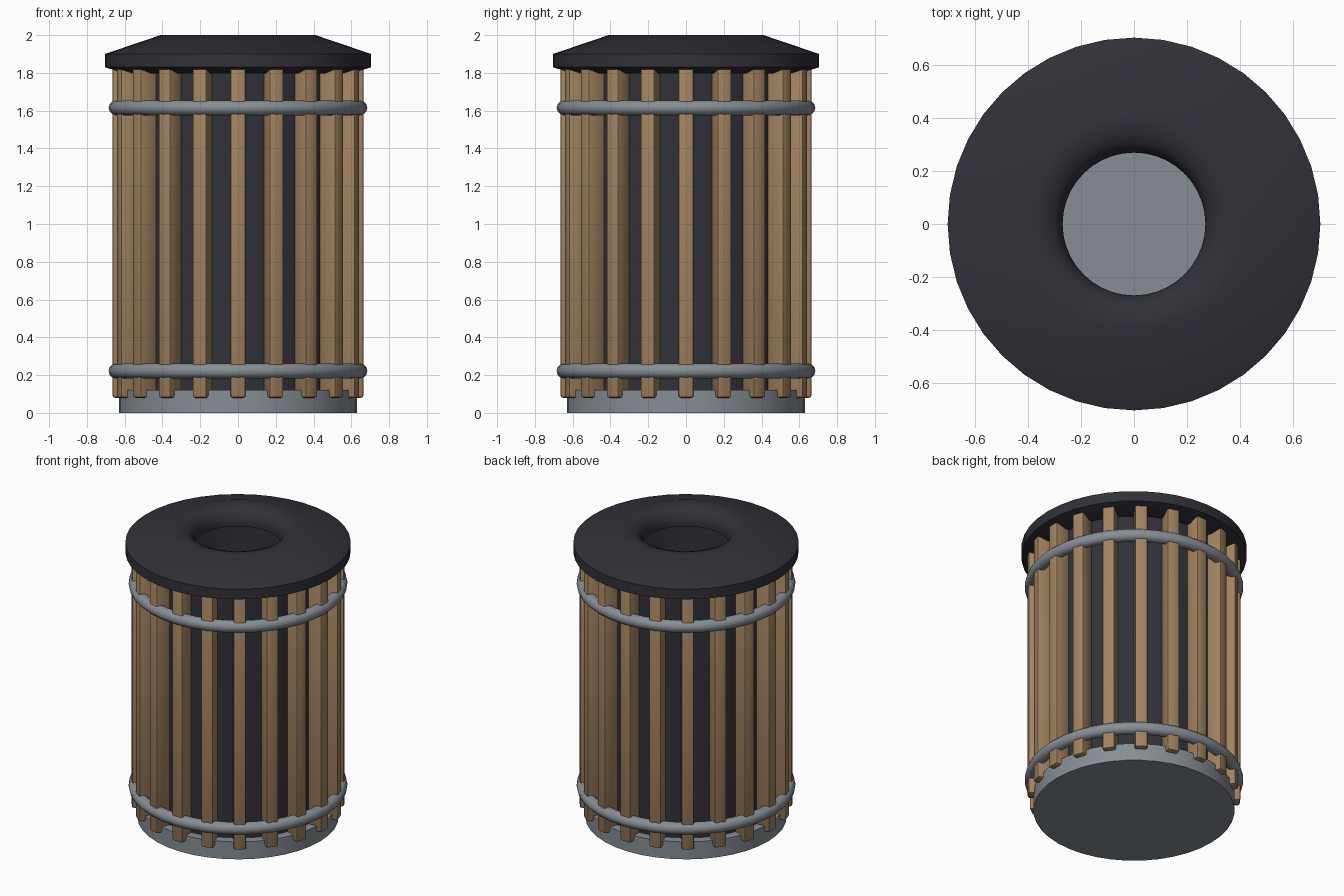
import bpy, bmesh, math
from mathutils import Matrix

cube = bpy.data.objects.get("Cube")
if cube:
    bpy.data.objects.remove(cube, do_unlink=True)

SEGMENTS = 40
SLATS = 20


def material(name, rgb):
    mat = bpy.data.materials.new(name)
    mat.use_nodes = True
    colour = (*rgb, 1.0)
    mat.diffuse_color = colour
    mat.node_tree.nodes["Principled BSDF"].inputs["Base Color"].default_value = colour
    return mat


dark = material("charcoal", (0.03, 0.03, 0.04))
wood = material("wood", (0.36, 0.225, 0.115))
steel = material("grey steel", (0.24, 0.27, 0.30))


def finish(name, bm, mat):
    bmesh.ops.recalc_face_normals(bm, faces=bm.faces)
    mesh = bpy.data.meshes.new(name)
    bm.to_mesh(mesh)
    bm.free()
    mesh.materials.append(mat)
    obj = bpy.data.objects.new(name, mesh)
    bpy.context.collection.objects.link(obj)
    bpy.ops.object.select_all(action="DESELECT")
    bpy.context.view_layer.objects.active = obj
    obj.select_set(True)
    bpy.ops.object.shade_smooth_by_angle(angle=math.radians(32))
    return obj


def lathe(name, profile, mat, closed=True):
    """Turn (radius, height) points around z; open profiles get flat end caps."""
    bm = bmesh.new()
    rings = []
    for r, z in profile:
        angles = [math.tau * i / SEGMENTS for i in range(SEGMENTS)]
        rings.append([bm.verts.new((r * math.cos(a), r * math.sin(a), z)) for a in angles])
    pairs = list(zip(rings, rings[1:]))
    if closed:
        pairs.append((rings[-1], rings[0]))
    else:
        bm.faces.new(rings[0])
        bm.faces.new(rings[-1])
    for low, high in pairs:
        for i in range(SEGMENTS):
            j = (i + 1) % SEGMENTS
            bm.faces.new((low[i], low[j], high[j], high[i]))
    return finish(name, bm, mat)


# Solid base and hollow inner drum
lathe("base", [(0.63, 0), (0.63, 0.12)], steel, closed=False)
lathe("inner_drum", [(0.57, 0.1), (0.57, 1.83), (0.54, 1.83), (0.54, 0.1)], dark)

# Sloped lid with a rounded opening
lathe("lid", [(0.27, 1.88), (0.27, 1.91), (0.28, 1.945), (0.305, 1.975),
              (0.35, 1.994), (0.41, 2.0), (0.705, 1.9), (0.705, 1.83),
              (0.6, 1.797), (0.54, 1.797)], dark)

# Round steel bands
for name, height in (("lower_band", 0.222), ("upper_band", 1.615)):
    circle = [math.tau * k / 12 for k in range(12)]
    lathe(name, [(0.645 + 0.04 * math.cos(a), height + 0.04 * math.sin(a)) for a in circle], steel)

# Rounded wooden slats around the drum
for n in range(SLATS):
    bm = bmesh.new()
    bmesh.ops.create_cube(bm, size=1)
    bmesh.ops.scale(bm, vec=(0.11, 0.08, 1.76), verts=bm.verts)
    bmesh.ops.bevel(bm, geom=bm.edges[:], offset=0.013, segments=2,
                    profile=0.5, affect="EDGES")
    bmesh.ops.translate(bm, vec=(0.61, 0, 0.96), verts=bm.verts)
    turn = Matrix.Rotation(math.tau * n / SLATS, 4, "Z")
    bmesh.ops.transform(bm, matrix=turn, verts=bm.verts)
    finish(f"slat_{n + 1}", bm, wood)
